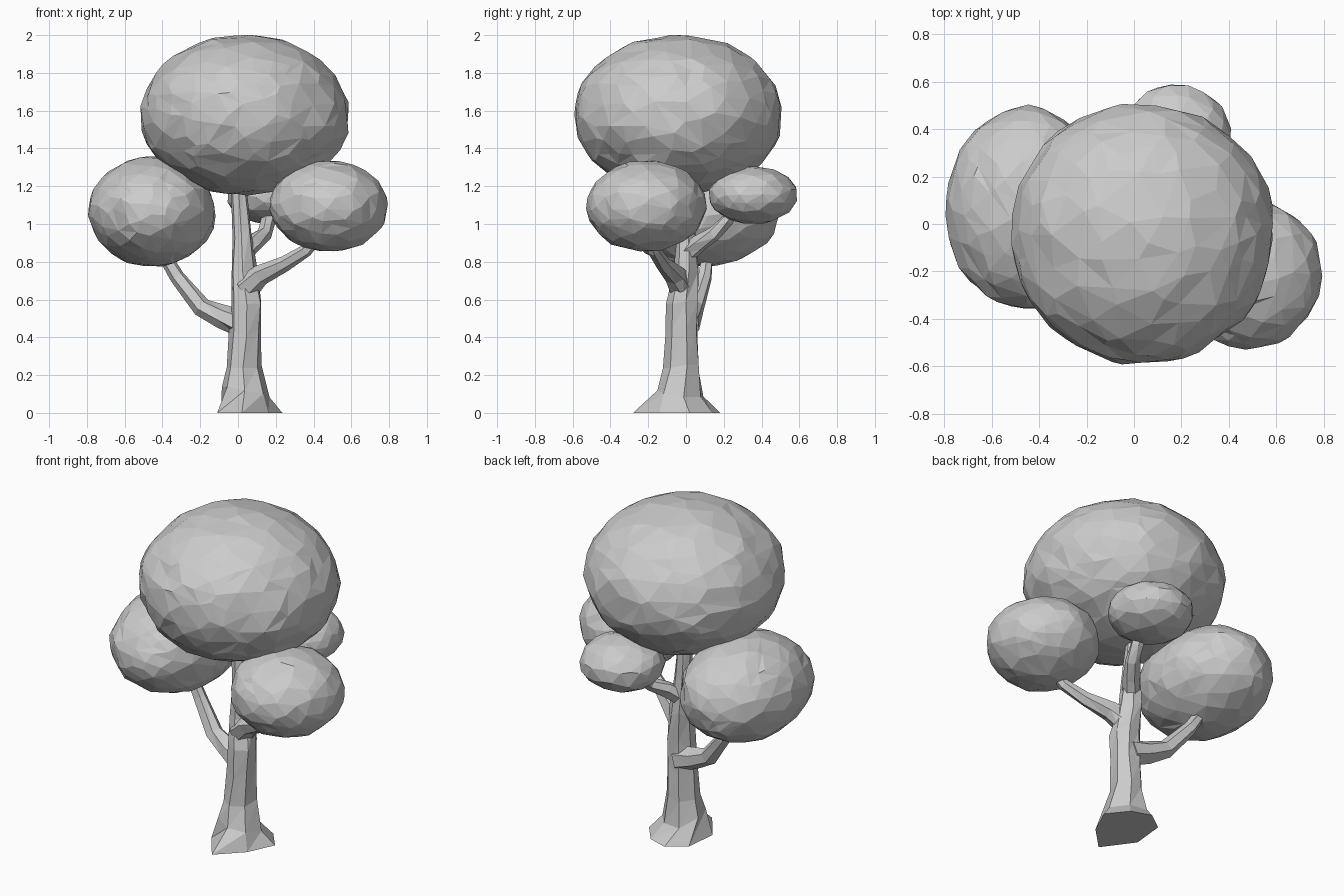
import bpy, bmesh, math, random
from mathutils import Vector, noise

if "Cube" in bpy.data.objects:
    bpy.data.objects.remove(bpy.data.objects["Cube"], do_unlink=True)

random.seed(7)
grey = bpy.data.materials.new("plain grey")
grey.use_nodes = True
grey.diffuse_color = (0.6, 0.6, 0.6, 1)
grey.node_tree.nodes["Principled BSDF"].inputs["Base Color"].default_value = (0.6, 0.6, 0.6, 1)


def finish(bm, name):
    bmesh.ops.recalc_face_normals(bm, faces=bm.faces)
    mesh = bpy.data.meshes.new(name)
    bm.to_mesh(mesh)
    bm.free()
    mesh.materials.append(grey)
    obj = bpy.data.objects.new(name, mesh)
    bpy.context.collection.objects.link(obj)
    return obj


def foliage(name, low, high, ratio, detail=4):
    """Faceted, slightly lumpy ellipsoid filling the box from low to high."""
    low, high = Vector(low), Vector(high)
    centre, radii = (low + high) / 2, (high - low) / 2
    bm = bmesh.new()
    bmesh.ops.create_icosphere(bm, subdivisions=detail, radius=1)
    for v in bm.verts:
        d = v.co.normalized()
        d *= 1 + 0.03 * noise.noise(d * 2.5 + centre * 5) + random.uniform(-0.012, 0.014)
        v.co = centre + d * radii
    obj = finish(bm, name)
    reduce = obj.modifiers.new("irregular facets", "DECIMATE")
    reduce.ratio = ratio
    return obj


def loft(bm, rings):
    """Skin a list of point rings with triangles and close both ends."""
    loops = [[bm.verts.new(p) for p in ring] for ring in rings]
    n = len(loops[0])
    for a, b in zip(loops, loops[1:]):
        for i in range(n):
            j = (i + 1) % n
            bm.faces.new((a[i], a[j], b[j]))
            bm.faces.new((a[i], b[j], b[i]))
    bm.faces.new(loops[0][::-1])
    bm.faces.new(loops[-1])


def ring(centre, axis, radius, sides):
    """Uneven circle of points around an axis."""
    axis = axis.normalized()
    side = axis.cross(Vector((0, 1, 0))).normalized()
    up = axis.cross(side)
    points = []
    for i in range(sides):
        a = math.tau * i / sides + random.uniform(-0.12, 0.12)
        r = radius * random.uniform(0.93, 1.1)
        points.append(centre + (side * math.cos(a) + up * math.sin(a)) * r)
    return points


def branch(name, path, sides=6):
    points = [Vector(p[:3]) for p in path]
    bm = bmesh.new()
    rings = []
    for i, p in enumerate(points):
        axis = points[min(i + 1, len(points) - 1)] - points[max(i - 1, 0)]
        rings.append(ring(p, axis, path[i][3], sides))
    loft(bm, rings)
    return finish(bm, name)


# Trunk with flared, uneven roots; each level is x, y, z, radius
roots = [(0.02, -0.28), (0.16, -0.14), (0.235, 0.02), (0.14, 0.14),
         (0.02, 0.18), (-0.09, 0.1), (-0.11, -0.1)]
levels = [(0.04, -0.03, 0.11, 0.125), (0.035, -0.02, 0.25, 0.095),
          (0.04, -0.02, 0.42, 0.085), (0.045, -0.02, 0.58, 0.083),
          (0.03, 0, 0.75, 0.068), (0.02, 0, 0.95, 0.05), (0, 0, 1.28, 0.04)]
rings = [[Vector((x, y, 0)) for x, y in roots]]
for x, y, z, r in levels:
    level = []
    for i in range(len(roots)):
        a = math.tau * i / len(roots) - math.pi / 2 + random.uniform(-0.1, 0.1)
        s = r * random.uniform(0.95, 1.1)
        level.append(Vector((x + s * math.cos(a), y + s * math.sin(a),
                             z + random.uniform(-0.03, 0.03))))
    rings.append(level)
bm = bmesh.new()
loft(bm, rings)
finish(bm, "trunk")

# Branches reaching into the three lower clumps
branch("right_branch", [(0.03, 0, 0.47, 0.075), (-0.08, 0.02, 0.51, 0.062),
                        (-0.19, 0.05, 0.56, 0.05), (-0.32, 0.1, 0.72, 0.038),
                        (-0.43, 0.12, 0.9, 0.03)])
branch("left_branch", [(0.04, -0.02, 0.66, 0.07), (0.12, -0.06, 0.73, 0.058),
                       (0.25, -0.12, 0.79, 0.042), (0.36, -0.17, 0.86, 0.034),
                       (0.46, -0.2, 0.98, 0.028)])
branch("back_branch", [(0.02, 0, 0.84, 0.05), (0.08, 0.07, 0.9, 0.045),
                       (0.14, 0.15, 0.95, 0.04), (0.16, 0.22, 1.02, 0.036),
                       (0.17, 0.28, 1.12, 0.03)])

# Leaf clumps
foliage("crown", (-0.515, -0.59, 1.155), (0.585, 0.51, 2.0), 0.42)
foliage("right_clump", (-0.79, -0.355, 0.775), (-0.12, 0.495, 1.355), 0.3)
foliage("left_clump", (0.17, -0.525, 0.855), (0.79, 0.105, 1.335), 0.25)
foliage("back_clump", (-0.06, 0.12, 1.0), (0.415, 0.59, 1.305), 0.6, 3)
